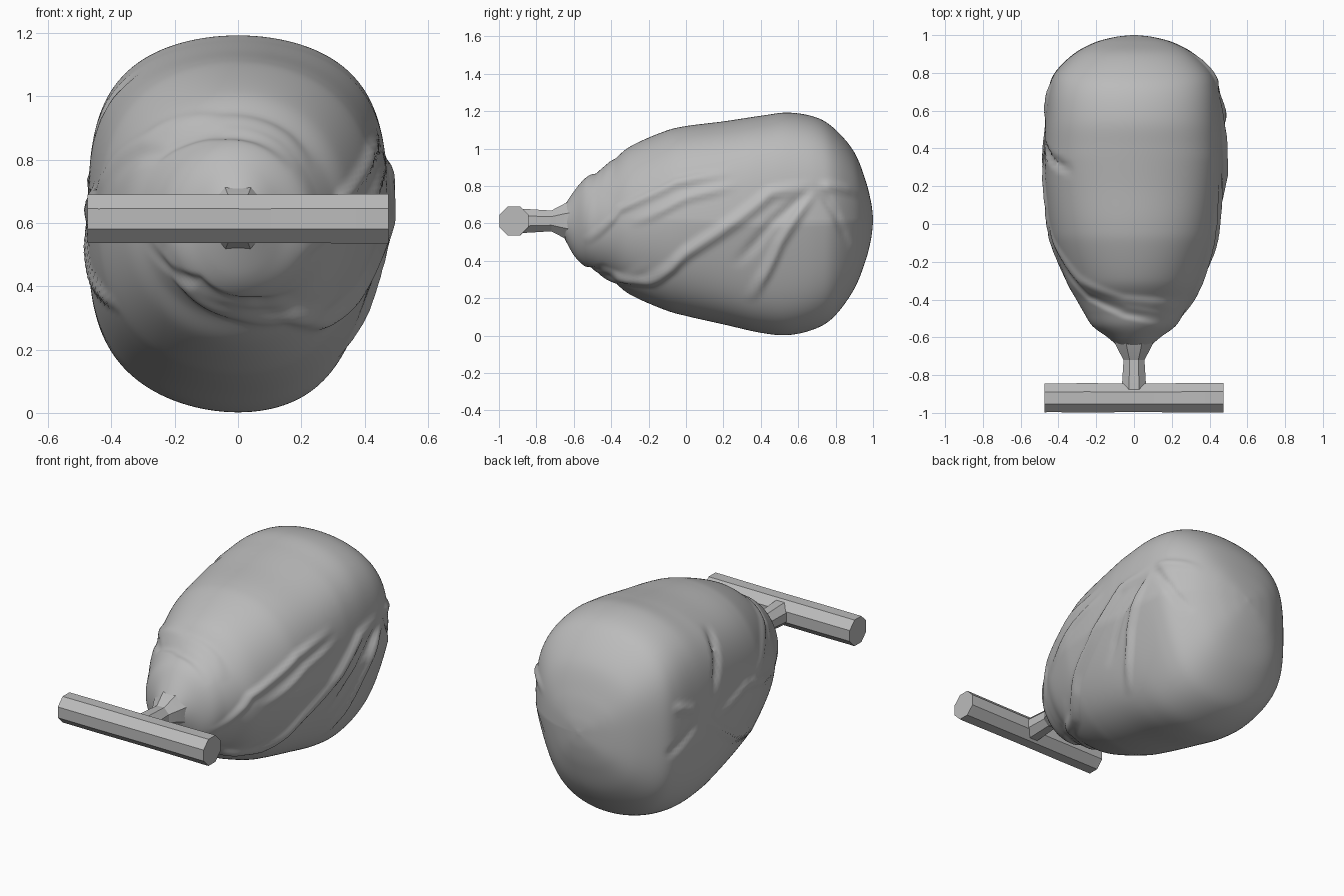
import bpy, math, random
from mathutils import Vector
from mathutils.geometry import intersect_point_line

random.seed(4)
cube = bpy.data.objects.get("Cube")
if cube:
    bpy.data.objects.remove(cube, do_unlink=True)

grey = bpy.data.materials.new("plain grey")
grey.use_nodes = True
colour = (0.5, 0.5, 0.5, 1)
grey.diffuse_color = colour
grey.node_tree.nodes["Principled BSDF"].inputs["Base Color"].default_value = colour


def loft(name, rings, angle):
    """Skin a list of equal point rings and cap both ends."""
    n = len(rings[0])
    faces = [(i * n + j, i * n + (j + 1) % n, (i + 1) * n + (j + 1) % n, (i + 1) * n + j)
             for i in range(len(rings) - 1) for j in range(n)]
    last = (len(rings) - 1) * n
    faces += [tuple(reversed(range(n))), tuple(range(last, last + n))]
    mesh = bpy.data.meshes.new(name)
    mesh.from_pydata([p for r in rings for p in r], [], faces)
    obj = bpy.data.objects.new(name, mesh)
    bpy.context.collection.objects.link(obj)
    mesh.materials.append(grey)
    bpy.ops.object.select_all(action='DESELECT')
    obj.select_set(True)
    bpy.context.view_layer.objects.active = obj
    bpy.ops.object.mode_set(mode='EDIT')
    bpy.ops.mesh.select_all(action='SELECT')
    bpy.ops.mesh.normals_make_consistent(inside=False)
    bpy.ops.object.mode_set(mode='OBJECT')
    bpy.ops.object.shade_smooth_by_angle(angle=math.radians(angle))


# Body outline: y, half width, bottom, top
OUTLINE = [(-.66, .07, .54, .68), (-.6, .14, .43, .77), (-.54, .22, .37, .84),
           (-.47, .265, .335, .885), (-.4, .305, .30, .925), (-.3, .36, .22, 1.01),
           (-.12, .425, .14, 1.09), (0, .45, .105, 1.12), (.2, .47, .06, 1.145),
           (.4, .475, .015, 1.175), (.55, .47, .003, 1.192), (.7, .455, .04, 1.165),
           (.8, .42, .11, 1.10), (.9, .32, .25, .98), (.96, .21, .40, .83),
           (.99, .1, .52, .71), (1.0, .01, .61, .63)]


def surface(t, deg):
    """Point on the smooth body at outline position t and angle deg."""
    i = min(max(int(t), 0), len(OUTLINE) - 2)
    f = t - i
    p = [Vector(OUTLINE[min(max(k, 0), len(OUTLINE) - 1)]) for k in range(i - 1, i + 3)]
    y, w, lo, hi = 0.5 * (2 * p[1] + (p[2] - p[0]) * f
                          + (2 * p[0] - 5 * p[1] + 4 * p[2] - p[3]) * f ** 2
                          + (3 * p[1] - p[0] - 3 * p[2] + p[3]) * f ** 3)
    c, s = math.cos(math.radians(deg)), math.sin(math.radians(deg))
    # The back is fuller at the shoulders, slack low on the left side
    full = min(max((y + .45) / .8, 0), 1)
    if s > 0:
        swell = .4 * s * s
    else:
        swell = .2 * (1 - c) * s * s + .15 * (1 + c) * s * (1 + s)
    return Vector((w * c * (1 + full * swell), y, (lo + hi) / 2 + (hi - lo) / 2 * s))


def at_y(y, deg):
    for i in range(len(OUTLINE) - 1):
        a, b = OUTLINE[i][0], OUTLINE[i + 1][0]
        if y <= b:
            return surface(i + (y - a) / (b - a), deg)


# Folds: width, height, then (angle, y) stops along each crease
FOLDS = [
    (.04, .018, [(-27, -.55), (10, -.35), (24, -.05), (30, .25)]),
    (.04, .015, [(-3, -.3), (14, 0), (22, .28)]),
    (.05, .024, [(-70, -.5), (-47, -.2), (-20, 0), (16, .45), (20, .7)]),
    (.04, .022, [(20, .7), (-10, .5), (-47, .33)]),
    (.04, -.015, [(20, .7), (0, .45), (-25, .25)]),
    (.04, .016, [(20, .7), (25, .92)]),
    (.04, -.015, [(20, .7), (5, .8), (-20, .88)]),
    (.05, .01, [(35, -.45), (60, -.42), (100, -.4), (140, -.3), (165, -.1), (178, .1)]),
    (.045, -.012, [(40, -.52), (100, -.47), (140, -.38), (165, -.2)]),
    (.05, .015, [(200, -.5), (235, -.48), (270, -.42), (300, -.35), (330, -.2)]),
    (.04, -.012, [(190, -.4), (235, -.54), (280, -.5), (310, -.42)]),
    (.04, -.02, [(122, .28), (145, .34), (165, .42)]),
    (.04, .015, [(175, .5), (200, .2), (215, -.1)]),
    (.04, .015, [(170, .55), (160, .75)]),
    (.04, -.015, [(175, .55), (190, .8)]),
    (.04, .015, [(180, .4), (172, .1), (185, -.3)]),
]
paths = []
for width, height, stops in FOLDS:
    pts = []
    for (a0, y0), (a1, y1) in zip(stops, stops[1:]):
        pts += [at_y(y0 + (y1 - y0) * k / 5, a0 + (a1 - a0) * k / 5) for k in range(5)]
    pts.append(at_y(stops[-1][1], stops[-1][0]))
    lows = [min(p[k] for p in pts) - width for k in range(3)]
    highs = [max(p[k] for p in pts) + width for k in range(3)]
    paths.append((width, height, pts, lows, highs))


def fold_offset(p):
    total = 0
    for width, height, pts, lows, highs in paths:
        if any(p[k] < lows[k] or p[k] > highs[k] for k in range(3)):
            continue
        best, where = width, 0
        for i, (a, b) in enumerate(zip(pts, pts[1:])):
            if (p - a).length > width + (b - a).length:
                continue
            f = min(max(intersect_point_line(p, a, b)[1], 0), 1)
            d = (p - a.lerp(b, f)).length
            if d < best:
                best, where = d, (i + f) / (len(pts) - 1)
        taper = min(1, 4 * min(where, 1 - where))
        total += height * (.5 + .5 * math.cos(math.pi * best / width)) * taper
    return max(-.025, min(.025, total))


SIDES, STEPS = 160, 128
rings = []
for i in range(STEPS + 1):
    t = i / STEPS * (len(OUTLINE) - 1)
    ring = []
    for j in range(SIDES):
        p = surface(t, 360 * j / SIDES)
        out = Vector((p.x, 0, (p.z - .6) * .7))
        if out.length > .02:
            p += out.normalized() * fold_offset(p)
        ring.append(p)
    rings.append(ring)
loft("sack_body", rings, 50)


def octagon(r):
    """Eight (u, z) points around the handle's axis height."""
    return [(r * math.cos(math.tau * (k + .5) / 8),
             .613 + r * math.sin(math.tau * (k + .5) / 8)) for k in range(8)]


# Crossbar handle: eight-sided, slightly uneven along its length
bar = [[Vector((x, u - .92, z)) for u, z in octagon(.085 * random.uniform(.97, 1))]
       for x in (-.475, -.44, -.25, -.08, .08, .27, .44, .475)]
loft("crossbar_handle", bar, 25)

# Neck joining the handle to the sack
neck = [[Vector((u, y, z)) for u, z in octagon(r)]
        for y, r in ((-.88, .07), (-.84, .068), (-.72, .06), (-.65, .1), (-.58, .13))]
loft("neck", neck, 25)
